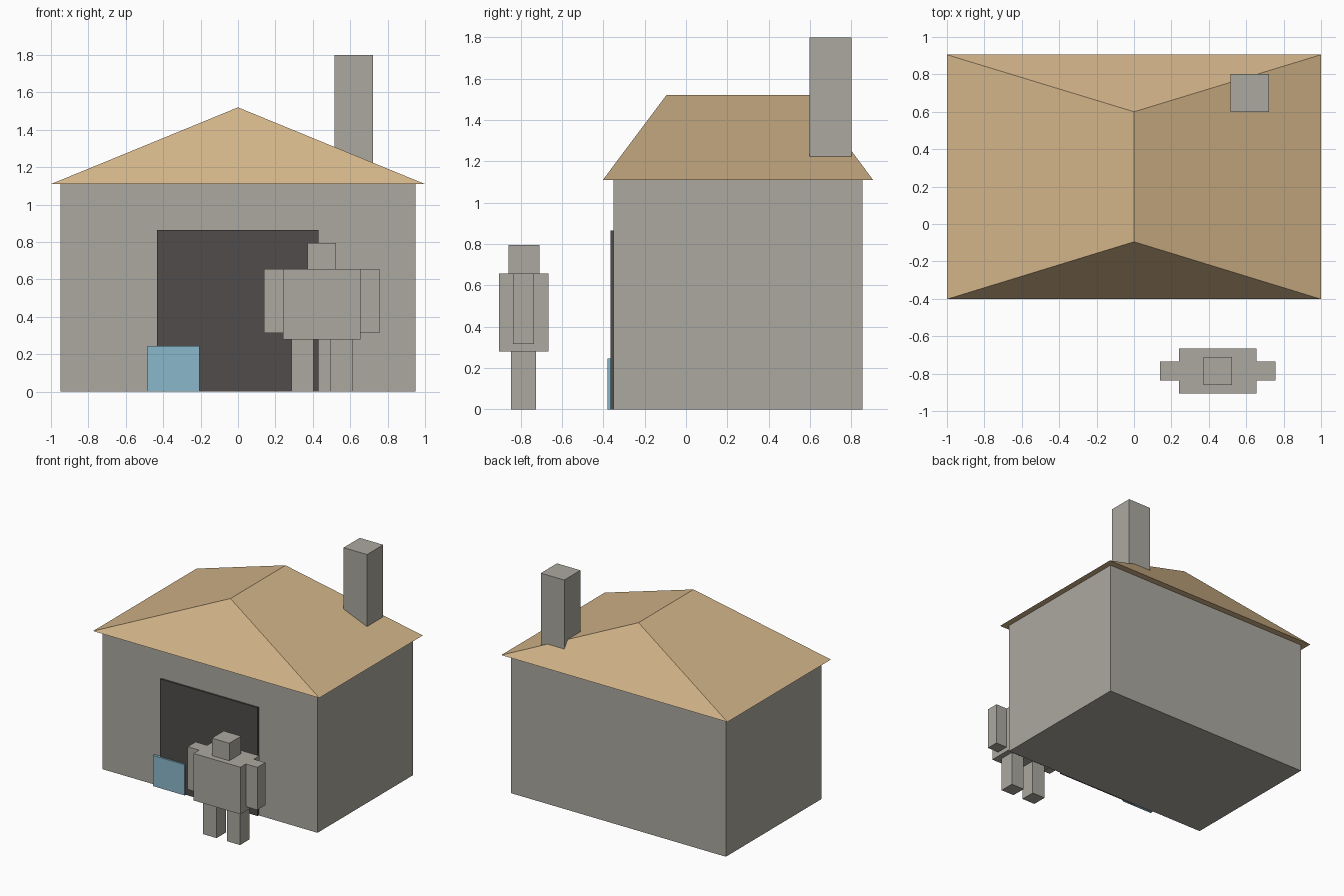
import bpy

if "Cube" in bpy.data.objects:
    bpy.data.objects.remove(bpy.data.objects["Cube"])


def material(name, rgb):
    m = bpy.data.materials.new(name)
    m.diffuse_color = (*rgb, 1)
    m.use_nodes = True
    m.node_tree.nodes["Principled BSDF"].inputs["Base Color"].default_value = m.diffuse_color
    return m


STONE = material("warm grey stone", (0.41, 0.395, 0.35))
TAN = material("tan thatch", (0.65, 0.46, 0.25))
DARK = material("dark doorway", (0.08, 0.072, 0.07))
BLUE = material("pale blue", (0.255, 0.485, 0.60))


def mesh_part(name, verts, faces, mat):
    me = bpy.data.meshes.new(name)
    me.from_pydata(verts, [], faces)
    me.materials.append(mat)
    ob = bpy.data.objects.new(name, me)
    bpy.context.collection.objects.link(ob)
    return ob


def box(name, x, y, z, mat):
    """Box from (min, max) ranges along each axis."""
    verts = [(a, b, c) for a in x for b in y for c in z]
    faces = [(0, 1, 3, 2), (4, 6, 7, 5), (0, 4, 5, 1),
             (2, 3, 7, 6), (0, 2, 6, 4), (1, 5, 7, 3)]
    return mesh_part(name, verts, faces, mat)


# House body
box("walls", (-0.95, 0.95), (-0.352, 0.853), (0, 1.11), STONE)

# Hipped roof with a front-to-back ridge
mesh_part("roof",
          [(-1, -0.402, 1.11), (1, -0.402, 1.11), (1, 0.905, 1.11), (-1, 0.905, 1.11),
           (0, -0.095, 1.52), (0, 0.6, 1.52)],
          [(3, 2, 1, 0), (0, 1, 4), (1, 2, 5, 4), (2, 3, 5), (3, 0, 4, 5)], TAN)

# Chimney rising out of the right slope
box("chimney", (0.515, 0.722), (0.598, 0.802), (1.22, 1.8), STONE)

# Doorway panel and the small blue panel leaning on it
box("door", (-0.433, 0.43), (-0.366, -0.352), (0, 0.865), DARK)
box("blue_panel", (-0.485, -0.206), (-0.38, -0.358), (0, 0.245), BLUE)

# Blocky figure in front of the house
CX = 0.448
box("torso", (CX - 0.207, CX + 0.207), (-0.905, -0.665), (0.28, 0.656), STONE)
box("head", (CX - 0.077, CX + 0.077), (-0.86, -0.71), (0.656, 0.796), STONE)
for side, s in (("left", -1), ("right", 1)):
    arm = sorted((CX + s * 0.207, CX + s * 0.308))
    leg = sorted((CX + s * 0.045, CX + s * 0.163))
    box(side + "_arm", arm, (-0.836, -0.735), (0.315, 0.656), STONE)
    box(side + "_leg", leg, (-0.846, -0.725), (0, 0.28), STONE)
